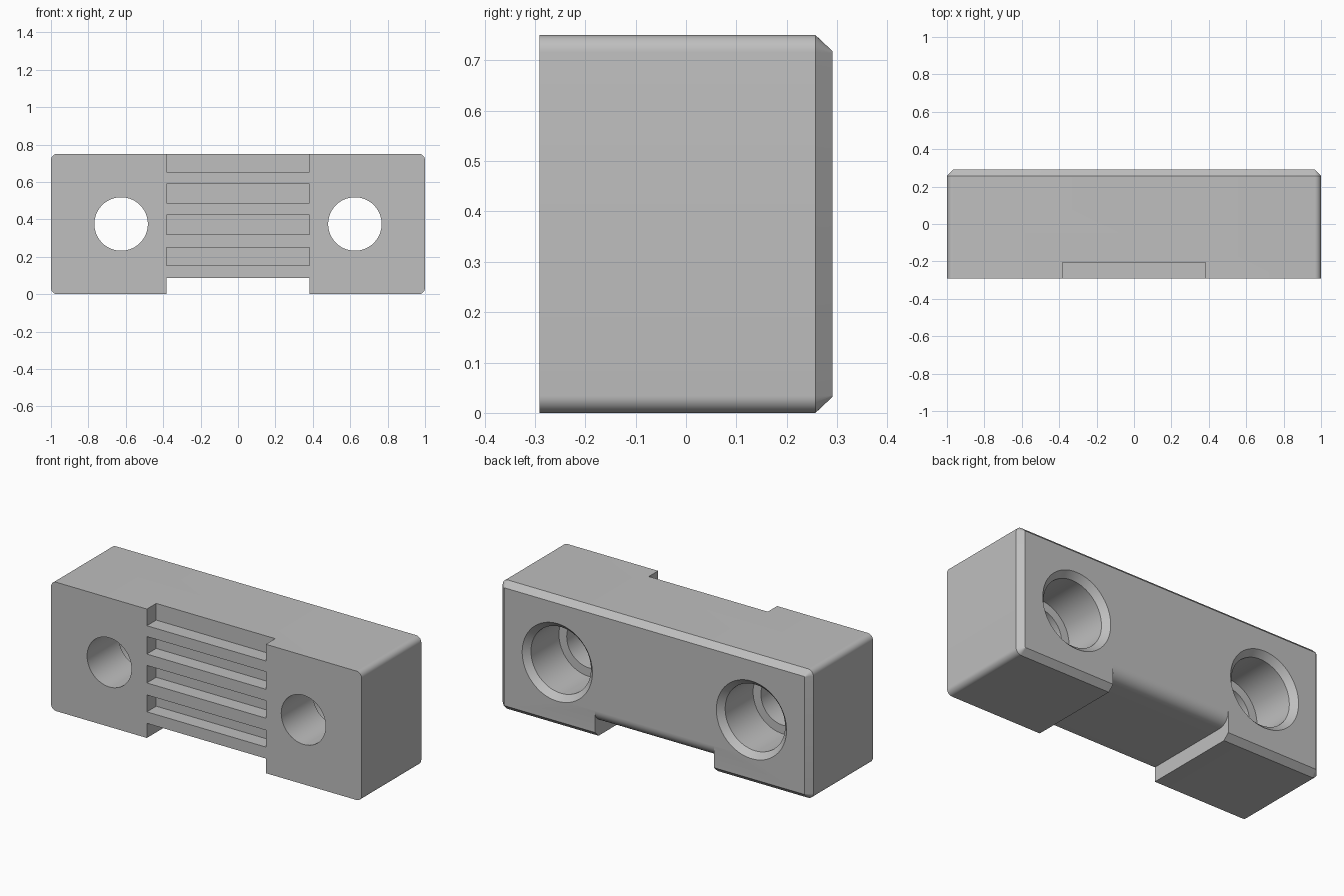
import bpy, bmesh
from math import sin, cos, pi

cube = bpy.data.objects.get("Cube")
if cube:
    bpy.data.objects.remove(cube, do_unlink=True)

HEIGHT, DEPTH = 0.75, 0.291      # full height, half depth
EDGE = 0.034                     # corner radius and back chamfer
SLOT_X = 0.383                   # half width of slots and notch
ROOF, FILLET = 0.085, 0.07       # bottom notch height and back rounding

grey = bpy.data.materials.new("plain grey")
grey.use_nodes = True
grey.diffuse_color = (0.52, 0.52, 0.52, 1)
grey.node_tree.nodes["Principled BSDF"].inputs["Base Color"].default_value = (0.52, 0.52, 0.52, 1)


def loft(name, rings, closed_ends=True):
    """Join equal-length point rings into a capped solid."""
    bm = bmesh.new()
    loops = [[bm.verts.new(p) for p in ring] for ring in rings]
    n = len(loops[0])
    for a, b in zip(loops, loops[1:]):
        for i in range(n):
            j = (i + 1) % n
            bm.faces.new((a[i], a[j], b[j], b[i]))
    bm.faces.new(loops[0])
    bm.faces.new(loops[-1])
    bmesh.ops.recalc_face_normals(bm, faces=bm.faces)
    mesh = bpy.data.meshes.new(name)
    bm.to_mesh(mesh)
    bm.free()
    mesh.materials.append(grey)
    obj = bpy.data.objects.new(name, mesh)
    bpy.context.collection.objects.link(obj)
    return obj


def rounded_rect(y, inset, radius, steps=8):
    """Rounded outline of the block at depth y."""
    cx, cz = 1 - inset - radius, HEIGHT / 2 - inset - radius
    points = []
    for k, (sx, sz) in enumerate([(1, 1), (-1, 1), (-1, -1), (1, -1)]):
        for i in range(steps + 1):
            a = (k + i / steps) * pi / 2
            points.append((sx * cx + radius * cos(a), y,
                           HEIGHT / 2 + sz * cz + radius * sin(a)))
    return points


def circle(x, y, r, n=64):
    return [(x + r * cos(2 * pi * i / n), y, HEIGHT / 2 + r * sin(2 * pi * i / n))
            for i in range(n)]


def across(name, profile):
    """Extrude a (y, z) profile over the slot width."""
    return loft(name, [[(x, y, z) for y, z in profile] for x in (-SLOT_X, SLOT_X)])


# Block with rounded long edges and a chamfered back
block = loft("mounting_block", [
    rounded_rect(-DEPTH, 0, EDGE),
    rounded_rect(DEPTH - EDGE, 0, EDGE),
    rounded_rect(DEPTH, EDGE - 0.002, 0.003)])

cutters = []

# Stepped screw holes, countersunk at the back
for side, x in (("left", 0.625), ("right", -0.625)):
    steps = [(-0.4, 0.143), (0, 0.143), (0, 0.193),
             (DEPTH - EDGE, 0.193), (DEPTH, 0.226), (0.4, 0.226)]
    cutters.append(loft(side + "_hole_cutter", [circle(x, y, r) for y, r in steps]))

# Front slots, the topmost open at the top
for i, (low, high) in enumerate([(0.152, 0.25), (0.32, 0.422), (0.488, 0.59), (0.653, 0.85)]):
    cutters.append(across(f"slot_cutter_{i + 1}",
                          [(-0.4, low), (-0.205, low), (-0.205, high), (-0.4, high)]))

# Bottom notch with a rounded edge at the back
arc = [(DEPTH - FILLET + FILLET * sin(a), ROOF + FILLET - FILLET * cos(a))
       for a in (i * pi / 20 for i in range(11))]
cutters.append(across("notch_cutter", [(-0.4, -0.1), (-0.4, ROOF)] + arc
                      + [(0.4, ROOF + FILLET), (0.4, -0.1)]))

# Cut everything out of the block
bpy.ops.object.select_all(action="DESELECT")
bpy.context.view_layer.objects.active = block
block.select_set(True)
for cutter in cutters:
    cutter.hide_render = True
    mod = block.modifiers.new(cutter.name, "BOOLEAN")
    mod.operation = "DIFFERENCE"
    mod.solver = "EXACT"
    mod.object = cutter
    bpy.ops.object.modifier_apply(modifier=mod.name)
for cutter in cutters:
    bpy.data.objects.remove(cutter, do_unlink=True)

bpy.ops.object.shade_smooth_by_angle(angle=pi / 6)
